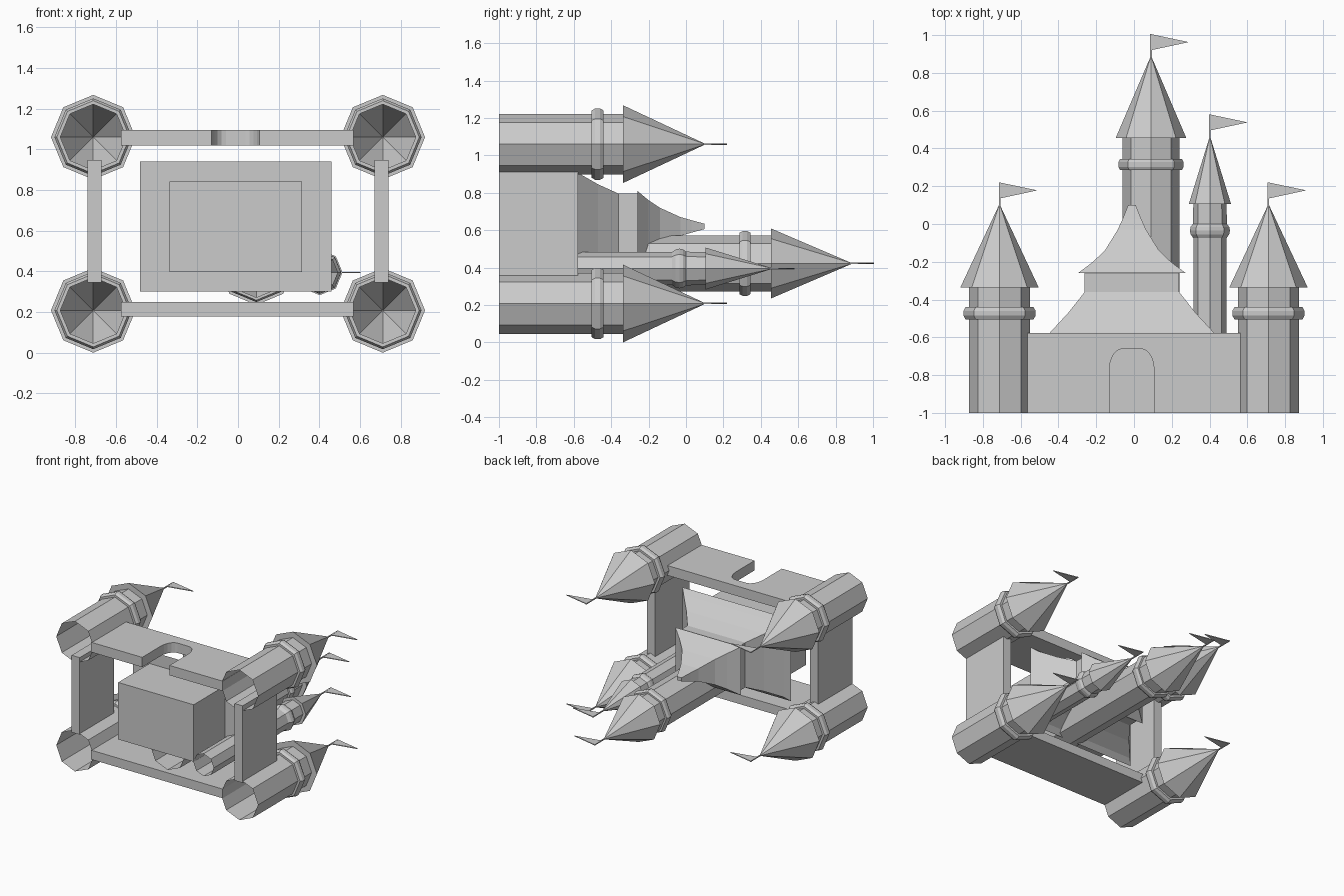
import bpy, bmesh, math

if "Cube" in bpy.data.objects:
    bpy.data.objects.remove(bpy.data.objects["Cube"])

stone = bpy.data.materials.new("grey_stone")
stone.diffuse_color = (0.6, 0.6, 0.6, 1)
stone.use_nodes = True
stone.node_tree.nodes["Principled BSDF"].inputs["Base Color"].default_value = stone.diffuse_color


def finish(name, bm):
    bmesh.ops.remove_doubles(bm, verts=bm.verts, dist=0.0001)
    bmesh.ops.recalc_face_normals(bm, faces=bm.faces)
    me = bpy.data.meshes.new(name)
    bm.to_mesh(me)
    bm.free()
    me.materials.append(stone)
    ob = bpy.data.objects.new(name, me)
    bpy.context.collection.objects.link(ob)
    return ob


def loft(name, rings, cap_start=False, cap_end=False):
    """Skin a list of equal-length point rings."""
    bm = bmesh.new()
    vs = [[bm.verts.new(p) for p in ring] for ring in rings]
    n = len(vs[0])
    for a, b in zip(vs, vs[1:]):
        for i in range(n):
            j = (i + 1) % n
            bm.faces.new((a[i], a[j], b[j], b[i]))
    if cap_start:
        bm.faces.new(vs[0][::-1])
    if cap_end:
        bm.faces.new(vs[-1])
    return finish(name, bm)


def lathe(name, cx, cz, profile):
    """Octagonal turning around an axis along y; profile is (radius, y)."""
    rings = [[(cx + r * math.cos(k * math.pi / 4), y, cz + r * math.sin(k * math.pi / 4))
              for k in range(8)] for r, y in profile]
    return loft(name, rings)


def extrude(name, outline, z0, z1):
    """Closed xy outline extruded between two z levels."""
    return loft(name, [[(x, y, z) for x, y in outline] for z in (z0, z1)], True, True)


def box(name, x0, x1, y0, y1, z0, z1):
    return extrude(name, [(x0, y0), (x1, y0), (x1, y1), (x0, y1)], z0, z1)


def tower(name, cx, cz, r, band, r_roof, y_roof, y_tip):
    # open shaft with a moulded band, then the overhanging spire
    profile = [(r, -1)] + band + [(r, y_roof), (r_roof, y_roof), (0.0005, y_tip)]
    lathe(name, cx, cz, profile)
    # flagpole and pennant
    top = y_tip + 0.115
    box(name + "_flagpole", cx - 0.004, cx + 0.004, y_tip - 0.02, top, cz - 0.004, cz + 0.004)
    extrude(name + "_flag", [(cx, top - 0.085), (cx + 0.2, top - 0.042), (cx, top)],
            cz - 0.003, cz + 0.003)


def collar(r, grow, y0, y1):
    e = (y1 - y0) * 0.3
    return [(r, y0), (r + grow * 0.6, y0), (r + grow, y0 + e),
            (r + grow, y1 - e), (r + grow * 0.6, y1), (r, y1)]


# Four corner towers
for sx, side in ((-1, "left"), (1, "right")):
    for cz, end in ((1.06, "front"), (0.208, "back")):
        tower(f"{end}_{side}_tower", sx * 0.712, cz, 0.162,
              collar(0.162, 0.029, -0.505, -0.44), 0.208, -0.337, 0.105)

# Tall tower and slim tower behind the keep
tower("tall_tower", 0.09, 0.422, 0.15, collar(0.15, 0.023, 0.285, 0.345), 0.187, 0.455, 0.89)
tower("slim_tower", 0.402, 0.395, 0.088,
      [(0.088, -0.075), (0.102, -0.055), (0.106, -0.035), (0.102, -0.015), (0.09, 0.0)],
      0.112, 0.105, 0.465)

# Curtain walls
Y0, Y1 = -1.0, -0.577
box("back_wall", -0.575, 0.567, Y0, Y1, 0.178, 0.25)
for sx, side in ((-1, "left"), (1, "right")):
    c = sx * 0.706
    box(side + "_wall", c - 0.035, c + 0.035, Y0, Y1, 0.345, 0.948)

# Front wall with an arched gateway
gx, hw, rad, spring, crown = -0.012, 0.118, 0.07, -0.77, -0.66
arch = [(gx - hw, Y0)]
for k in range(6):
    a = math.pi - k * math.pi / 10
    arch.append((gx - hw + rad + rad * math.cos(a), spring + (crown - spring) * math.sin(a)))
for k in range(6):
    a = math.pi / 2 - k * math.pi / 10
    arch.append((gx + hw - rad + rad * math.cos(a), spring + (crown - spring) * math.sin(a)))
arch.append((gx + hw, Y0))
extrude("front_wall", [(-0.575, Y0)] + arch + [(0.567, Y0), (0.567, Y1), (-0.575, Y1)],
        1.018, 1.095)

# Keep: block, flared lower roof, neck and concave upper roof
KX, KZ = -0.011, 0.62


def tiers(name, levels):
    rings = [[(KX - a, y, KZ - b), (KX + a, y, KZ - b), (KX + a, y, KZ + b), (KX - a, y, KZ + b)]
             for y, a, b in levels]
    loft(name, rings, True, True)


tiers("keep_block", [(-1, 0.327, 0.223), (-0.6, 0.327, 0.223)])
tiers("lower_roof", [(-0.612, 0.47, 0.32), (-0.575, 0.434, 0.285), (-0.47, 0.337, 0.225),
                     (-0.36, 0.25, 0.175), (-0.255, 0.25, 0.175)])
tiers("upper_roof", [(-0.26, 0.285, 0.19), (-0.2, 0.206, 0.14), (-0.14, 0.143, 0.1), (-0.03, 0.075, 0.05),
                     (0.03, 0.048, 0.033), (0.1, 0.02, 0.014)])
